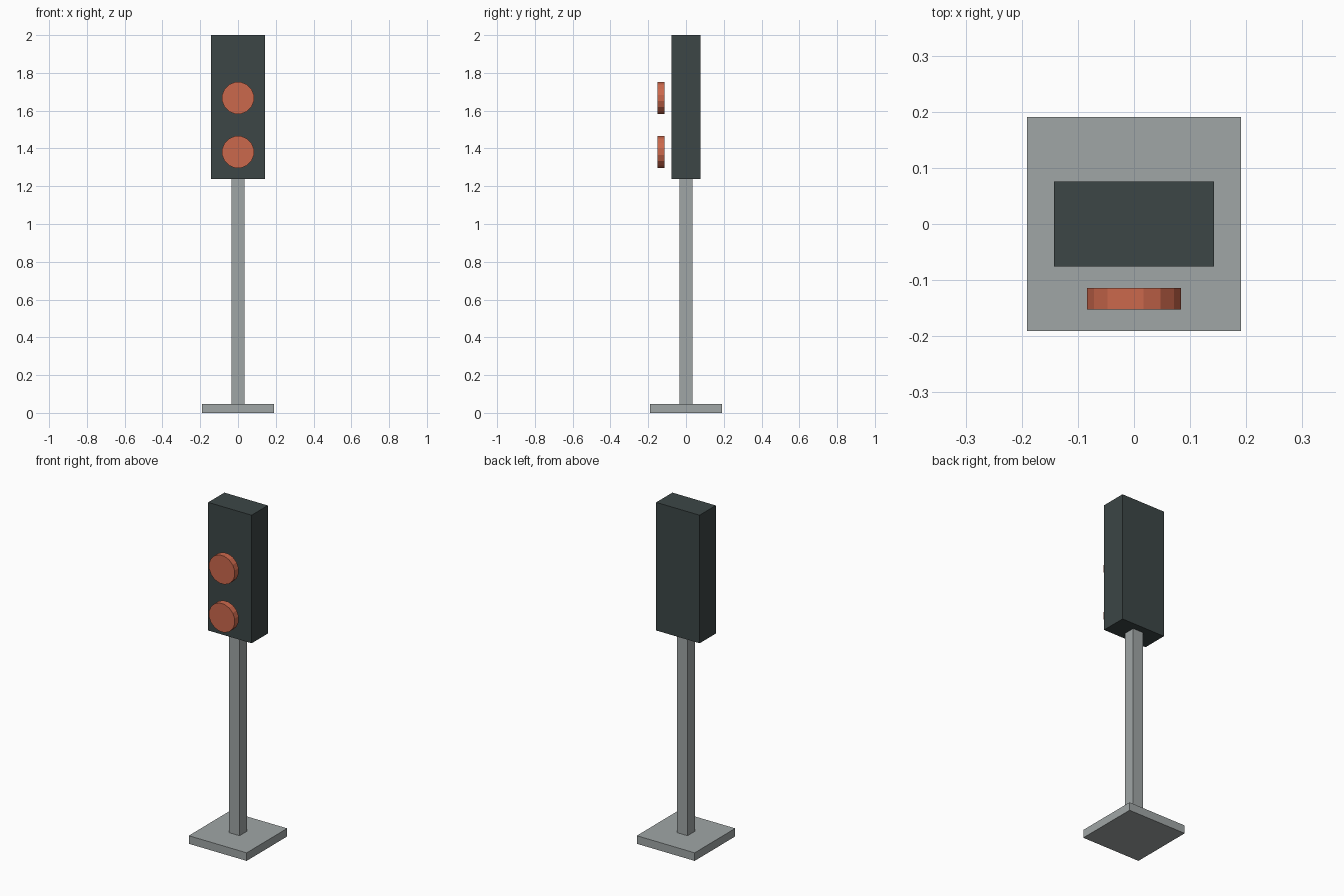
import bpy
import math
from mathutils import Matrix

default_cube = bpy.data.objects.get("Cube")
if default_cube:
    bpy.data.objects.remove(default_cube, do_unlink=True)


def make_material(name, color):
    mat = bpy.data.materials.new(name)
    mat.use_nodes = True
    mat.diffuse_color = (*color, 1)
    mat.node_tree.nodes["Principled BSDF"].inputs["Base Color"].default_value = (*color, 1)
    return mat


def box(name, size, bottom, mat):
    """Centred box resting at height bottom."""
    bpy.ops.mesh.primitive_cube_add(size=1)
    obj = bpy.context.object
    obj.name = name
    obj.data.transform(Matrix.Diagonal((*size, 1)))
    obj.location.z = bottom + size[2] / 2
    obj.data.materials.append(mat)


def lamp(name, z, mat):
    """Flat-faceted disc facing the front, with a flat side at the top."""
    bpy.ops.mesh.primitive_cylinder_add(vertices=16, radius=0.0857, depth=0.038)
    obj = bpy.context.object
    obj.name = name
    obj.data.transform(Matrix.Rotation(math.pi / 2, 4, "X")
                       @ Matrix.Rotation(math.pi / 16, 4, "Z"))
    obj.location = (0, -0.133, z)
    obj.data.materials.append(mat)


grey = make_material("grey metal", (0.35, 0.38, 0.38))
dark = make_material("dark housing", (0.045, 0.061, 0.061))
orange = make_material("orange lamp", (0.6, 0.14, 0.073))

# Stand
box("base_plate", (0.381, 0.381, 0.048), 0, grey)
box("post", (0.068, 0.068, 1.19), 0.048, grey)

# Signal head and lamps
box("signal_housing", (0.286, 0.152, 0.762), 1.238, dark)
lamp("upper_lamp", 1.667, orange)
lamp("lower_lamp", 1.381, orange)
